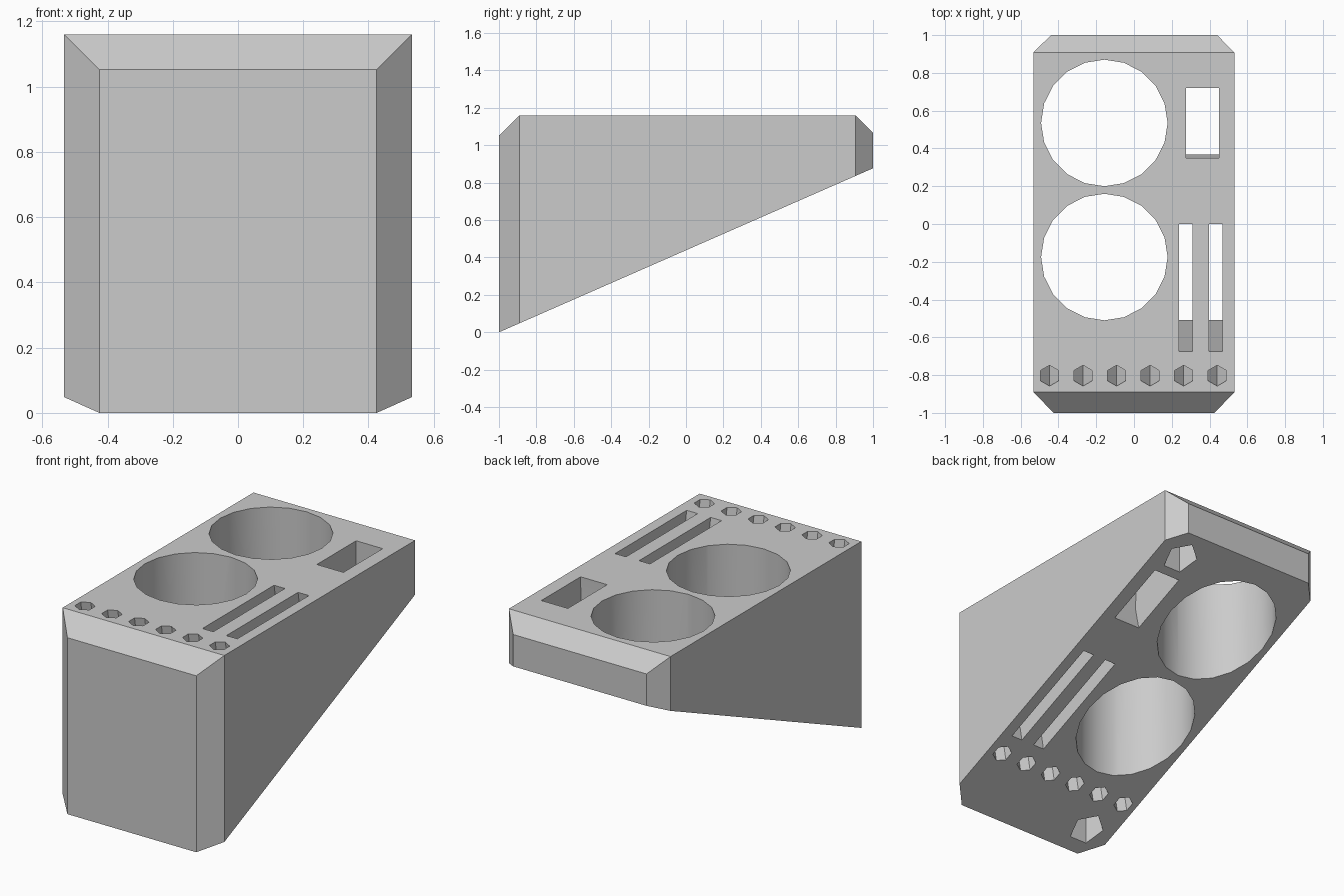
import bpy, bmesh, math
from mathutils import Vector

cube = bpy.data.objects.get("Cube")
if cube:
    bpy.data.objects.remove(cube)

TOP = 1.16
SLOPE = 0.4385          # rise of the slanted underside per unit of y
TILT = math.tan(math.radians(10))


def underside(y):
    return SLOPE * (y + 1)


def loft(bm, rings):
    """Skin a closed solid through rings of equal vertex count."""
    loops = [[bm.verts.new(p) for p in ring] for ring in rings]
    n = len(loops[0])
    for a, b in zip(loops, loops[1:]):
        for i in range(n):
            j = (i + 1) % n
            bm.faces.new((a[i], a[j], b[j], b[i]))
    bm.faces.new(loops[0][::-1])
    bm.faces.new(loops[-1])


def make_object(name, bm):
    bmesh.ops.recalc_face_normals(bm, faces=bm.faces)
    mesh = bpy.data.meshes.new(name)
    bm.to_mesh(mesh)
    bm.free()
    obj = bpy.data.objects.new(name, mesh)
    bpy.context.collection.objects.link(obj)
    return obj


def polygon(x, y, radius, sides):
    """Regular polygon with one corner towards the back."""
    return [(x + radius * math.sin(math.tau * i / sides),
             y + radius * math.cos(math.tau * i / sides)) for i in range(sides)]


def rectangle(x0, x1, y0, y1):
    return [(x0, y0), (x1, y0), (x1, y1), (x0, y1)]


def hole(bm, outline, lean=0.0, low=-0.3, high=1.4):
    """Prism through the block; outline is given at the top surface."""
    loft(bm, [[(x, y + lean * (TOP - z), z) for x, y in outline]
              for z in (low, high)])


# Wedge block with bevelled front and back corners
bm = bmesh.new()
sections = [(-1, 0.425, 1.052), (-0.89, 0.533, TOP),
            (0.907, 0.533, TOP), (1, 0.44, 1.067)]
loft(bm, [[(-w, y, underside(y)), (w, y, underside(y)), (w, y, t), (-w, y, t)]
          for y, w, t in sections])
block = make_object("wedge_holder", bm)

# Cutters for all openings
bm = bmesh.new()
for y in (0.535, -0.175):                                   # cup holes
    hole(bm, polygon(-0.157, y, 0.335, 20))
for x in (0.238, 0.396):                                    # leaning slots
    hole(bm, rectangle(x, x + 0.072, -0.675, 0), TILT)
for i in range(6):                                          # leaning hex holes
    hole(bm, polygon(-0.447 + 0.1775 * i, -0.803, 0.055, 6), TILT)

# Rectangular opening whose front wall bends
loft(bm, [[(x, y, z) for x, y in rectangle(0.275, 0.45, front, 0.72)]
          for z, front in ((0.45, 0.4), (0.73, 0.342), (TOP, 0.35), (1.4, 0.355))])

# Blind five-sided sockets in the underside
for x, y in ((0.365, 0.845), (-0.365, -0.845)):
    z = underside(y)
    hole(bm, polygon(x, y, 0.097, 5), low=z - 0.2, high=z + 0.25)
cutter = make_object("opening_cutter", bm)
cutter.hide_render = True

# Cut the openings and remove the helper
bpy.ops.object.select_all(action='DESELECT')
bpy.context.view_layer.objects.active = block
block.select_set(True)
cut = block.modifiers.new("openings", 'BOOLEAN')
cut.operation = 'DIFFERENCE'
cut.solver = 'EXACT'
cut.object = cutter
bpy.ops.object.modifier_apply(modifier=cut.name)
bpy.data.objects.remove(cutter)

# Single grey material
grey = bpy.data.materials.new("plain_grey")
grey.use_nodes = True
colour = (0.6, 0.6, 0.6, 1)
grey.diffuse_color = colour
grey.node_tree.nodes["Principled BSDF"].inputs["Base Color"].default_value = colour
block.data.materials.clear()
block.data.materials.append(grey)
for face in block.data.polygons:
    face.material_index = 0

bpy.ops.object.shade_smooth_by_angle(angle=math.radians(30))
